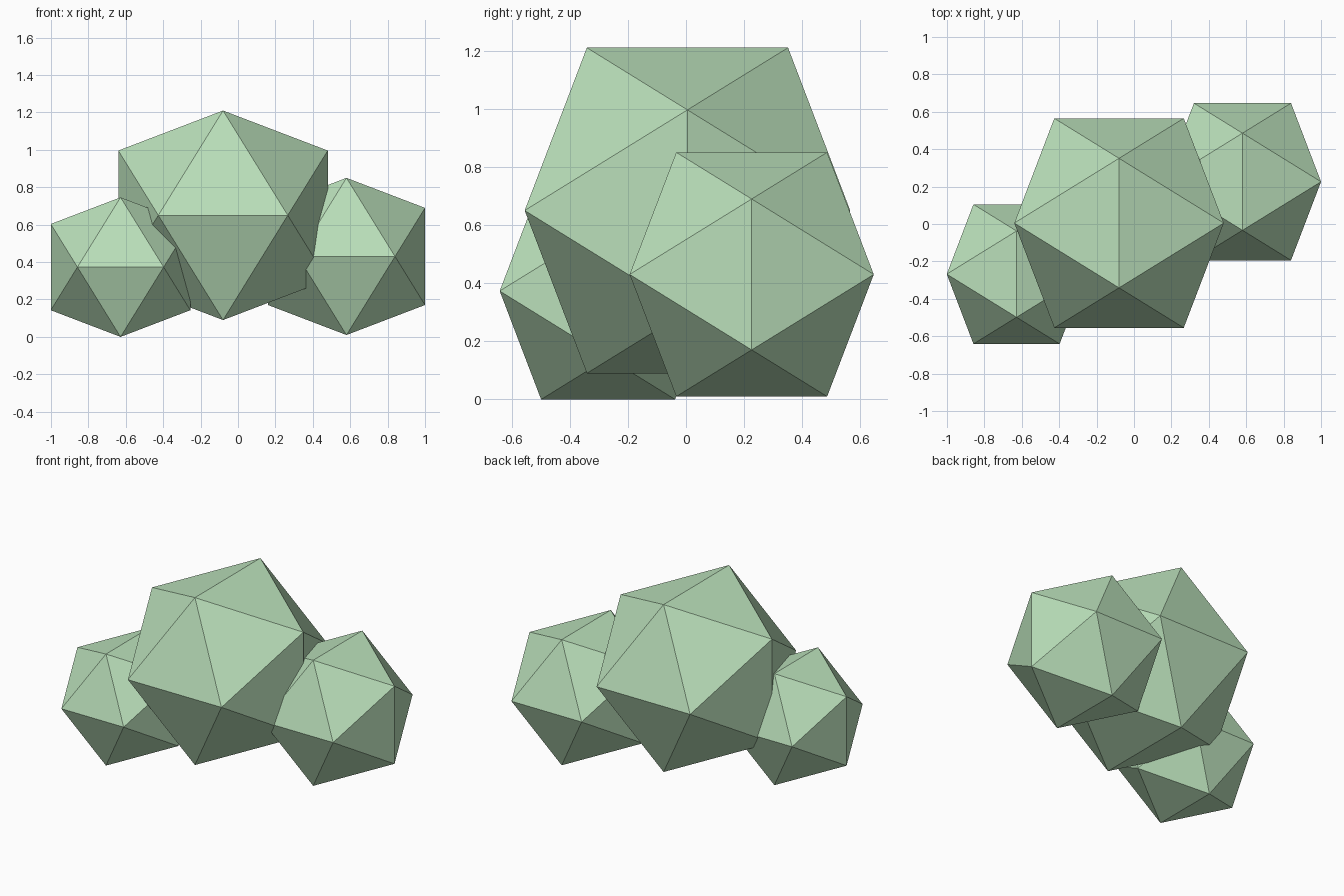
import bpy
import bmesh

cube = bpy.data.objects.get("Cube")
if cube:
    bpy.data.objects.remove(cube, do_unlink=True)

GOLDEN = (1 + 5 ** 0.5) / 2

# Pale leaf colour shared by every clump
leaf = bpy.data.materials.new("pale_leaf_green")
leaf.use_nodes = True
colour = (0.49, 0.74, 0.49, 1)
leaf.diffuse_color = colour
shader = leaf.node_tree.nodes["Principled BSDF"]
shader.inputs["Base Color"].default_value = colour
shader.inputs["Roughness"].default_value = 0.9


def clump(name, centre, half_width):
    """Flat-faced icosahedron: the hull of three crossed golden rectangles."""
    long, short = half_width, half_width / GOLDEN
    bm = bmesh.new()
    for a in (-short, short):
        for b in (-long, long):
            for corner in ((0, a, b), (a, b, 0), (b, 0, a)):
                bm.verts.new(corner)
    bmesh.ops.convex_hull(bm, input=bm.verts[:])
    bmesh.ops.recalc_face_normals(bm, faces=bm.faces[:])
    mesh = bpy.data.meshes.new(name)
    bm.to_mesh(mesh)
    bm.free()
    mesh.materials.append(leaf)
    obj = bpy.data.objects.new(name, mesh)
    obj.location = centre
    bpy.context.collection.objects.link(obj)


# Three overlapping clumps of the bush
clump("middle_clump", (-0.08, 0.005, 0.65), 0.56)
clump("left_clump", (0.58, 0.226, 0.43), 0.42)
clump("right_clump", (-0.628, -0.268, 0.373), 0.373)
